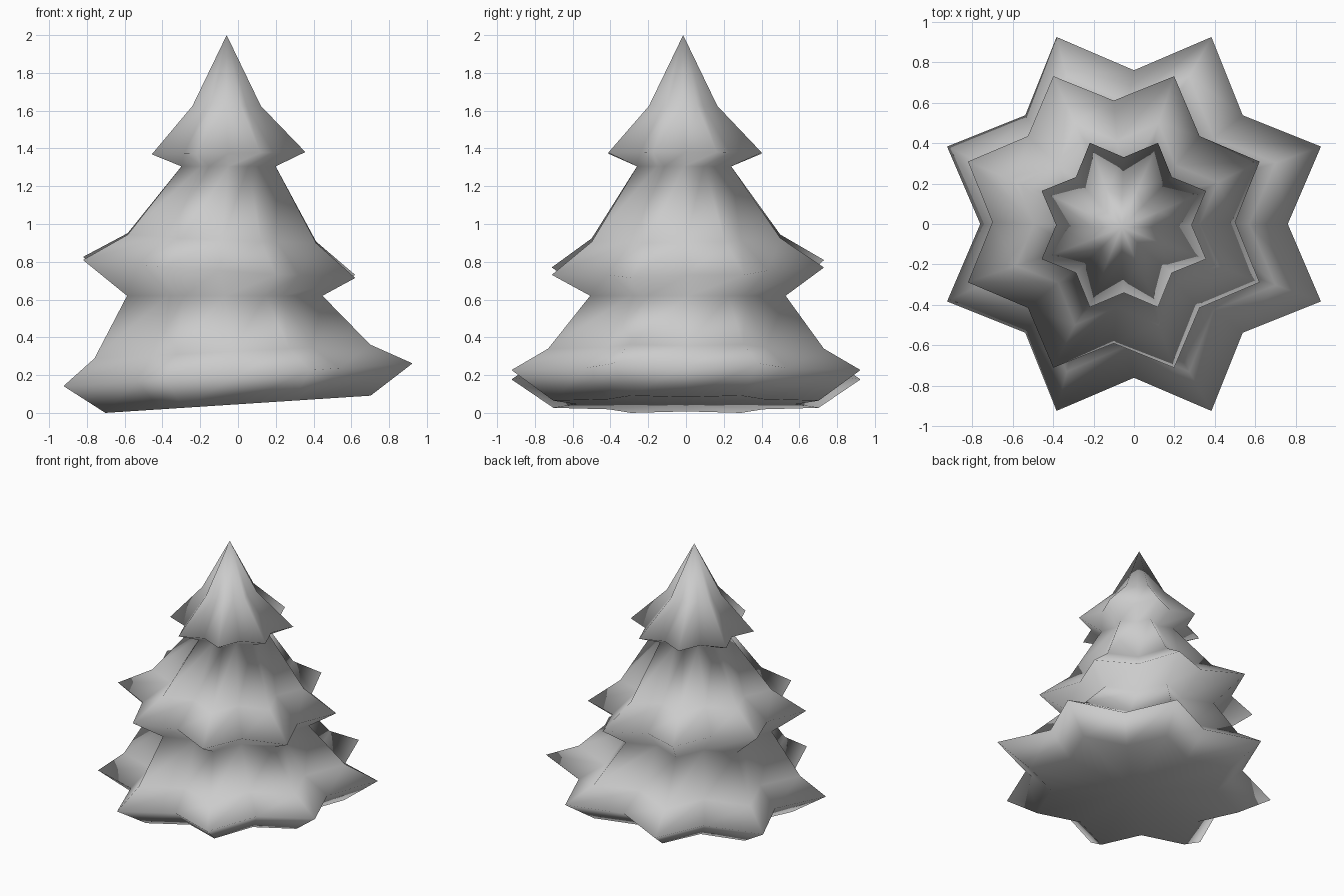
import bpy, bmesh, math

if "Cube" in bpy.data.objects:
    bpy.data.objects.remove(bpy.data.objects["Cube"])

SIDES = 16  # eight points, eight valleys

# Rings from bottom to top:
# centre x, centre y, height, point radius, valley radius, tilt along x, tilt along y
RINGS = [
    (0.00, 0.00, 0.050, 0.76, 0.58, 0.065, 0.0),     # underside rim
    (0.00, 0.00, 0.202, 1.00, 0.76, 0.065, 0.0),     # bottom tier points
    (-0.03, 0.00, 0.325, 0.79, 0.60, 0.050, 0.0),    # bottom tier shoulder
    (-0.07, 0.01, 0.620, 0.56, 0.43, 0.0, 0.0),      # lower neck
    (-0.10, 0.01, 0.770, 0.78, 0.60, -0.066, 0.027), # middle tier points
    (-0.085, 0.00, 0.925, 0.54, 0.41, -0.045, 0.02), # middle tier shoulder
    (-0.05, -0.01, 1.305, 0.27, 0.205, 0.0, 0.0),    # upper neck
    (-0.05, -0.005, 1.375, 0.44, 0.335, 0.015, 0.0), # top tier points
    (-0.06, -0.015, 1.625, 0.196, 0.15, 0.0, 0.0),   # top tier shoulder
]


def star_ring(bm, cx, cy, z, tip, valley, tx, ty):
    verts = []
    for i in range(SIDES):
        a = 2 * math.pi * i / SIDES
        r = tip if i % 2 else valley
        x, y = r * math.cos(a), r * math.sin(a)
        verts.append(bm.verts.new((cx + x, cy + y, z + tx * x + ty * y)))
    return verts


def pairs(ring):
    return zip(ring, ring[1:] + ring[:1])


bm = bmesh.new()
rings = [star_ring(bm, *spec) for spec in RINGS]

# Tier surfaces
for low, high in zip(rings, rings[1:]):
    for (a, b), (d, c) in zip(pairs(low), pairs(high)):
        bm.faces.new((a, b, c, d))

# Pointed top and closed underside
apex = bm.verts.new((-0.06, -0.015, 2.0))
base = bm.verts.new((0, 0, 0.05))
for a, b in pairs(rings[-1]):
    bm.faces.new((a, b, apex))
for a, b in pairs(rings[0]):
    bm.faces.new((b, a, base))
bmesh.ops.recalc_face_normals(bm, faces=bm.faces)

# Rest the lowest corner on the ground, keeping the top at 2
low_z = min(v.co.z for v in bm.verts)
for v in rings[0]:
    v.co.z -= low_z

# Smooth shading throughout
for f in bm.faces:
    f.smooth = True

mesh = bpy.data.meshes.new("tree_foliage")
bm.to_mesh(mesh)
bm.free()
tree = bpy.data.objects.new("tree_foliage", mesh)
bpy.context.collection.objects.link(tree)
